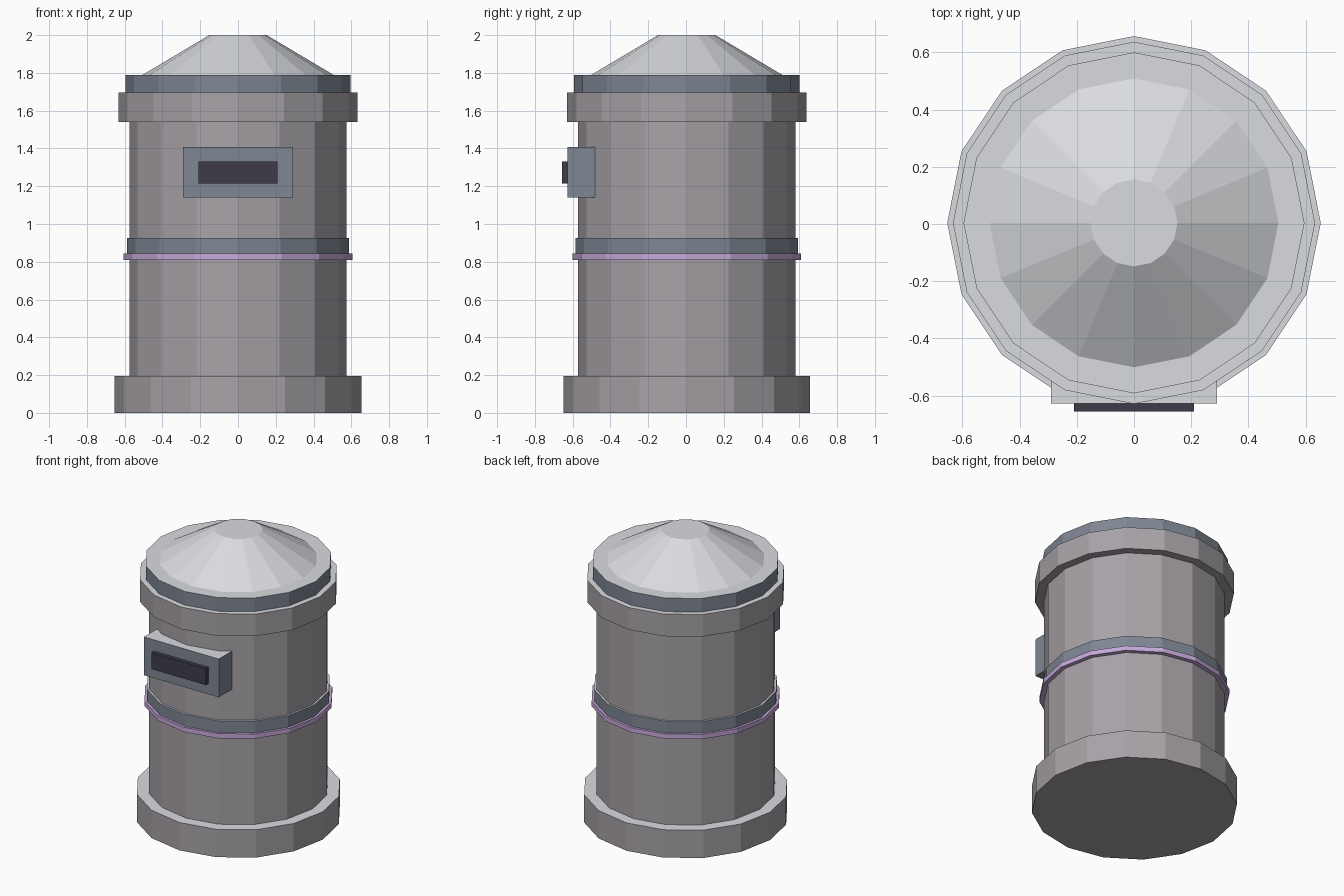
import bpy, bmesh, math

cube = bpy.data.objects.get("Cube")
if cube:
    bpy.data.objects.remove(cube, do_unlink=True)

SIDES = 16
CENTRE_Y = 0.004


def material(name, rgb):
    # rgb is given in display values 0-255 and stored as linear
    lin = [((c / 255 + 0.055) / 1.055) ** 2.4 for c in rgb]
    mat = bpy.data.materials.new(name)
    mat.use_nodes = True
    mat.diffuse_color = (*lin, 1)
    mat.node_tree.nodes["Principled BSDF"].inputs["Base Color"].default_value = (*lin, 1)
    return mat


stone = material("warm grey", (167, 162, 167))
slate = material("slate blue", (127, 135, 148))
light = material("light grey", (217, 219, 223))
purple = material("lilac", (198, 170, 218))
dark = material("dark slot", (62, 59, 72))


def finish(name, bm, side, top):
    # upward faces take the top colour, all others the side colour
    bmesh.ops.recalc_face_normals(bm, faces=bm.faces)
    for f in bm.faces:
        f.material_index = 1 if f.normal.z > 0.5 else 0
    mesh = bpy.data.meshes.new(name)
    bm.to_mesh(mesh)
    bm.free()
    mesh.materials.append(side)
    mesh.materials.append(top)
    obj = bpy.data.objects.new(name, mesh)
    bpy.context.collection.objects.link(obj)
    return obj


def drum(name, z0, z1, r0, side, top, r1=None):
    bm = bmesh.new()
    bmesh.ops.create_cone(bm, cap_ends=True, segments=SIDES, radius1=r0,
                          radius2=r0 if r1 is None else r1, depth=z1 - z0)
    bmesh.ops.translate(bm, verts=bm.verts, vec=(0, CENTRE_Y, (z0 + z1) / 2))
    return finish(name, bm, side, top)


def block(name, width, y0, y1, z0, z1, side, top):
    bm = bmesh.new()
    bmesh.ops.create_cube(bm, size=1)
    bmesh.ops.scale(bm, verts=bm.verts, vec=(width, y1 - y0, z1 - z0))
    bmesh.ops.translate(bm, verts=bm.verts, vec=(0, (y0 + y1) / 2, (z0 + z1) / 2))
    return finish(name, bm, side, top)


# Pillar: base, body and collar
drum("base", 0, 0.195, 0.653, stone, light)
drum("body", 0.1, 1.6, 0.575, stone, light)
drum("collar", 1.54, 1.695, 0.633, stone, light)

# Bands around the middle
drum("lower_band", 0.81, 0.843, 0.605, purple, purple)
drum("upper_band", 0.843, 0.925, 0.588, slate, light)

# Roof: rim and flat-topped cone
drum("roof_rim", 1.695, 1.79, 0.596, slate, light)
drum("roof", 1.79, 2.0, 0.505, light, light, r1=0.152)

# Letter slot on the front
block("slot_housing", 0.58, -0.627, -0.4, 1.14, 1.408, slate, light)
block("slot", 0.42, -0.656, -0.6, 1.215, 1.33, dark, dark)
